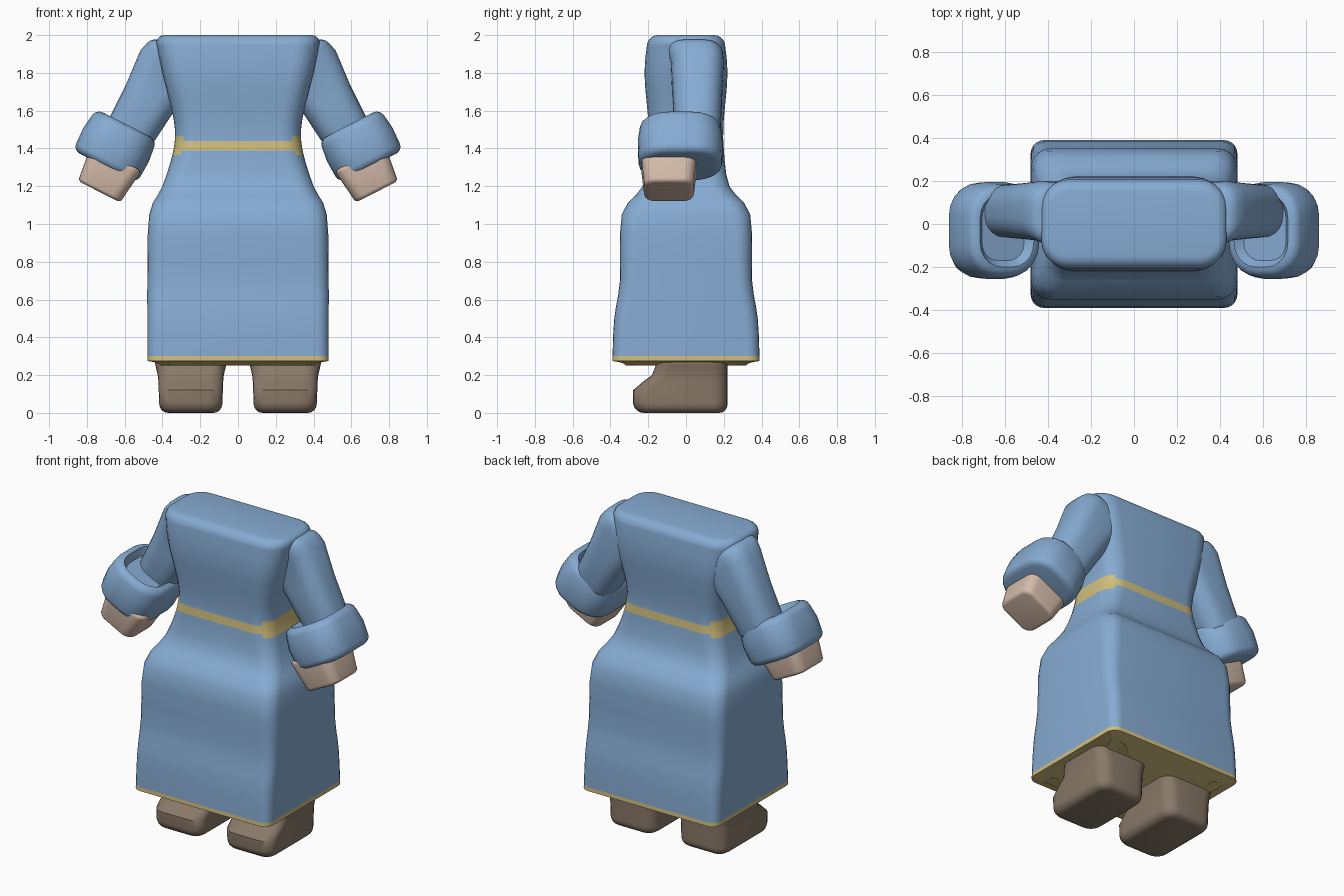
import bpy, bmesh, math
from mathutils import Matrix, Vector

cube = bpy.data.objects.get("Cube")
if cube:
    bpy.data.objects.remove(cube, do_unlink=True)


def material(name, *rgb):
    mat = bpy.data.materials.new(name)
    mat.use_nodes = True
    mat.diffuse_color = (*rgb, 1)
    shader = mat.node_tree.nodes["Principled BSDF"]
    shader.inputs["Base Color"].default_value = (*rgb, 1)
    return mat


BLUE = material("blue cloth", 0.24, 0.41, 0.65)
GOLD = material("gold trim", 0.64, 0.52, 0.21)
SKIN = material("skin", 0.66, 0.5, 0.4)
BROWN = material("brown leather", 0.25, 0.19, 0.14)


def rounded_rectangle(half_x, half_y, radius, steps=5):
    """Counter-clockwise outline, one quarter circle per corner."""
    points = []
    for corner in range(4):
        for step in range(steps + 1):
            angle = (corner + step / steps) * math.pi / 2
            middle = (corner + 0.5) * math.pi / 2
            x = math.copysign(half_x - radius, math.cos(middle))
            y = math.copysign(half_y - radius, math.sin(middle))
            points.append((x + radius * math.cos(angle), y + radius * math.sin(angle)))
    return points


def smooth_sections(keys, steps):
    """Pass a flowing curve through the key sections."""
    keys = [Vector(key) for key in keys]
    result = []
    for i in range(len(keys) - 1):
        start, end = keys[i], keys[i + 1]
        leave = (end - keys[max(i - 1, 0)]) / 2
        arrive = (keys[min(i + 2, len(keys) - 1)] - start) / 2
        for step in range(steps):
            t = step / steps
            blend = t * t * (3 - 2 * t)
            result.append(start.lerp(end, blend)
                          + leave * t * (1 - t) ** 2 - arrive * t * t * (1 - t))
    return result + [keys[-1]]


def caps(bm):
    """End faces, lowest first."""
    ends = [face for face in bm.faces if len(face.verts) > 4]
    return sorted(ends, key=lambda face: face.calc_center_median().z)


def loft(sections, radius, growth=0):
    """Stack of sections (height, half width, half depth, shift in y).
    The corner radius grows with height."""
    bm = bmesh.new()
    loops = []
    for z, half_x, half_y, shift in sections:
        outline = rounded_rectangle(half_x, half_y, radius + growth * z)
        loops.append([bm.verts.new((x, y + shift, z)) for x, y in outline])
    for low, high in zip(loops, loops[1:]):
        for i in range(len(low)):
            bm.faces.new((low[i - 1], low[i], high[i], high[i - 1]))
    for loop in (loops[0], loops[-1]):
        bm.faces.new(loop)
    bmesh.ops.recalc_face_normals(bm, faces=bm.faces)
    return bm


def soften(bm, faces, width):
    edges = list({edge for face in faces for edge in face.edges})
    bmesh.ops.bevel(bm, geom=edges, offset=width, segments=4, profile=0.5,
                    affect='EDGES', clamp_overlap=True)


def finish(name, bm, *mats):
    bmesh.ops.recalc_face_normals(bm, faces=bm.faces)
    mesh = bpy.data.meshes.new(name)
    bm.to_mesh(mesh)
    bm.free()
    for mat in mats:
        mesh.materials.append(mat)
    part = bpy.data.objects.new(name, mesh)
    bpy.context.collection.objects.link(part)
    bpy.ops.object.select_all(action='DESELECT')
    part.select_set(True)
    bpy.context.view_layer.objects.active = part
    bpy.ops.object.shade_smooth_by_angle(angle=math.radians(45))


def place(bm, side, centre, lean=0):
    """Lean a part outwards, move it into position and mirror it for the right side."""
    matrix = (Matrix.Diagonal((side, 1, 1, 1)) @ Matrix.Translation(centre)
              @ Matrix.Rotation(math.radians(-lean), 4, 'Y'))
    bm.transform(matrix)


# Gown: flared skirt, narrow waist and broad shoulders
gown_keys = [(0.275, 0.48, 0.39), (0.5, 0.48, 0.38), (0.7, 0.48, 0.35), (1.05, 0.47, 0.34),
             (1.2, 0.4, 0.23), (1.4, 0.34, 0.2), (1.55, 0.34, 0.2), (1.8, 0.4, 0.22),
             (2, 0.44, 0.2)]
gown = loft(smooth_sections([(*key, 0) for key in gown_keys], steps=3), radius=0.05, growth=0.04)
soften(gown, caps(gown)[-1:], 0.06)
bmesh.ops.inset_individual(gown, faces=caps(gown)[:1], thickness=0.15, depth=0.025)

# Gold hem, and a belt that widens towards the sides
HEM, BELT, NARROW, WIDE = 0.3, 1.415, 0.025, 0.05
for height in (HEM, BELT - WIDE, BELT - NARROW, BELT + NARROW, BELT + WIDE):
    bmesh.ops.bisect_plane(gown, geom=gown.verts[:] + gown.edges[:] + gown.faces[:],
                           plane_co=(0, 0, height), plane_no=(0, 0, 1))
for face in gown.faces:
    spot = face.calc_center_median()
    reach = WIDE if abs(spot.x) > 0.29 else NARROW
    face.material_index = int(spot.z < HEM or abs(spot.z - BELT) < reach)
finish("gown", gown, BLUE, GOLD)

for side, word in ((1, "left"), (-1, "right")):
    # Sleeve tapering from shoulder to wrist
    sleeve = loft([(-0.26, 0.13, 0.12, 0), (0, 0.145, 0.13, 0),
                   (0.2, 0.17, 0.14, 0), (0.3, 0.15, 0.15, -0.02)], radius=0.1)
    soften(sleeve, caps(sleeve), 0.05)
    place(sleeve, side, (0.47, 0.06, 1.66), lean=30)
    finish(word + "_sleeve", sleeve, BLUE)

    # Turned-back cuff with a shallow hollow on top
    cuff = loft([(-0.13, 0.19, 0.22, 0), (0, 0.195, 0.225, 0), (0.12, 0.18, 0.21, 0)], radius=0.15)
    soften(cuff, caps(cuff), 0.04)
    bmesh.ops.inset_individual(cuff, faces=caps(cuff)[-1:], thickness=0.03, depth=-0.04)
    place(cuff, side, (0.645, -0.03, 1.42), lean=27)
    finish(word + "_cuff", cuff, BLUE)

    # Blunt hand, narrower at the end
    hand = loft([(-0.1, 0.125, 0.13, 0), (0.1, 0.15, 0.15, 0)], radius=0.06)
    soften(hand, caps(hand), 0.02)
    place(hand, side, (0.69, -0.09, 1.26), lean=27)
    finish(word + "_hand", hand, SKIN)

    # Shoe with a low toe and a straight heel, spreading towards the hem
    heel = 0.22
    profile = [(0, 0.165, -0.27), (0.12, 0.17, -0.28), (0.2, 0.175, -0.18), (0.3, 0.2, -0.15)]
    shoe = loft(smooth_sections([(z, half, (heel - toe) / 2, (heel + toe) / 2)
                                 for z, half, toe in profile], steps=2), radius=0.08)
    soften(shoe, caps(shoe), 0.05)
    place(shoe, side, (0.25, 0, 0))
    finish(word + "_shoe", shoe, BROWN)
